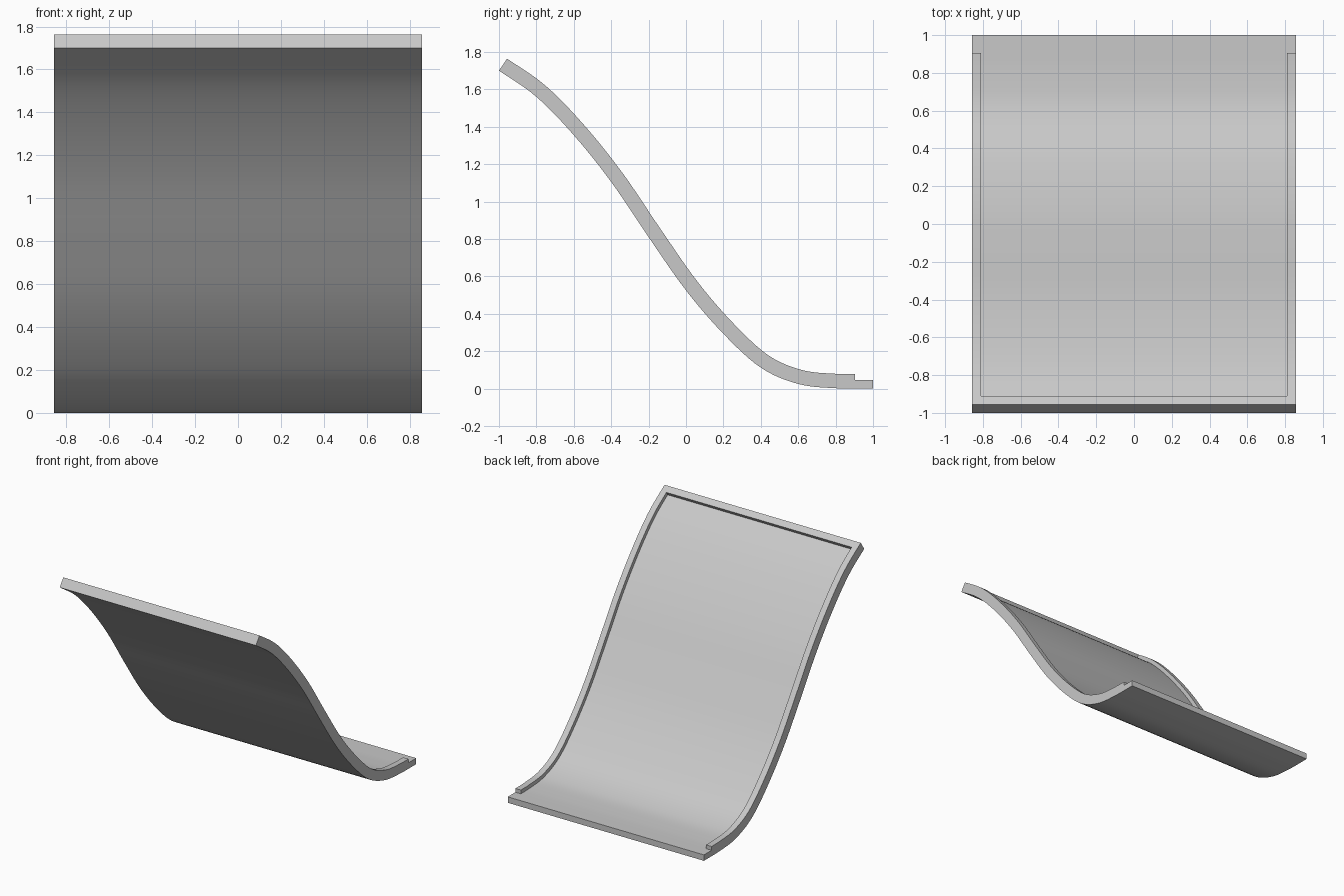
import bpy, bmesh, math

cube = bpy.data.objects.get("Cube")
if cube:
    bpy.data.objects.remove(cube, do_unlink=True)

# Underside heights every 0.2 from front to back, with one phantom point at each end
UNDERSIDE = [1.832, 1.70, 1.56, 1.355, 1.105, 0.81, 0.525, 0.293, 0.112, 0.025, 0.002, 0.0, 0.0]
STEP = 0.2
HALF_WIDTH, RIM = 0.857, 0.048
THICK, FLOOR = 0.077, 0.047
RIM_END, LEDGE_START = -0.953, 0.905
ROWS = 60


def underside(y):
    """Height and slope of the smooth S curve."""
    t = (y + 1) / STEP
    i = max(0, min(int(t), len(UNDERSIDE) - 4))
    t -= i
    a, b, c, d = UNDERSIDE[i:i + 4]
    m, n = (c - a) / 2, (d - b) / 2
    k2, k3 = 3 * (c - b) - 2 * m - n, 2 * (b - c) + m + n
    return b + t * (m + t * (k2 + t * k3)), (m + t * (2 * k2 + 3 * t * k3)) / STEP


def point(x, y, h):
    """Point at distance h from the underside, along its normal."""
    z, slope = underside(y)
    length = math.hypot(1, slope)
    return x, y - h * slope / length, max(0, z) + h / length


inner = HALF_WIDTH - RIM
xs = [-HALF_WIDTH, -inner, inner, HALF_WIDTH]
ys = sorted([-1 + 2 * i / ROWS for i in range(ROWS + 1)] + [RIM_END, LEDGE_START])
hs = [0, FLOOR, THICK]


def solid(i, j, k):
    """Slab everywhere; the raised rim only at the sides and the front."""
    if not (0 <= i < 3 and 0 <= j < len(ys) - 1 and 0 <= k < 2):
        return False
    mid = (ys[j] + ys[j + 1]) / 2
    return k == 0 or (mid < LEDGE_START and (i != 1 or mid < RIM_END))


# Curved panel with a recessed face, built from the outer faces of its cells
bm = bmesh.new()
verts = {}


def vert(key):
    if key not in verts:
        i, j, k = key
        verts[key] = bm.verts.new(point(xs[i], ys[j], hs[k]))
    return verts[key]


for j in range(len(ys) - 1):
    for i in range(3):
        for k in range(2):
            if not solid(i, j, k):
                continue
            for axis in range(3):
                for side in (0, 1):
                    near = [i, j, k]
                    near[axis] += 2 * side - 1
                    if solid(*near):
                        continue
                    corners = []
                    for u, v in ((0, 0), (1, 0), (1, 1), (0, 1)):
                        offset = [u, v]
                        offset.insert(axis, side)
                        corners.append(vert((i + offset[0], j + offset[1], k + offset[2])))
                    bm.faces.new(corners)
bmesh.ops.recalc_face_normals(bm, faces=bm.faces)

mesh = bpy.data.meshes.new("curved_panel")
bm.to_mesh(mesh)
bm.free()
panel = bpy.data.objects.new("curved_panel", mesh)
bpy.context.collection.objects.link(panel)

# Plain grey
grey = bpy.data.materials.new("light_grey")
grey.use_nodes = True
colour = (0.58, 0.58, 0.58, 1)
grey.diffuse_color = colour
grey.node_tree.nodes["Principled BSDF"].inputs["Base Color"].default_value = colour
mesh.materials.append(grey)

bpy.ops.object.select_all(action='DESELECT')
panel.select_set(True)
bpy.context.view_layer.objects.active = panel
bpy.ops.object.shade_smooth_by_angle(angle=math.radians(30))
